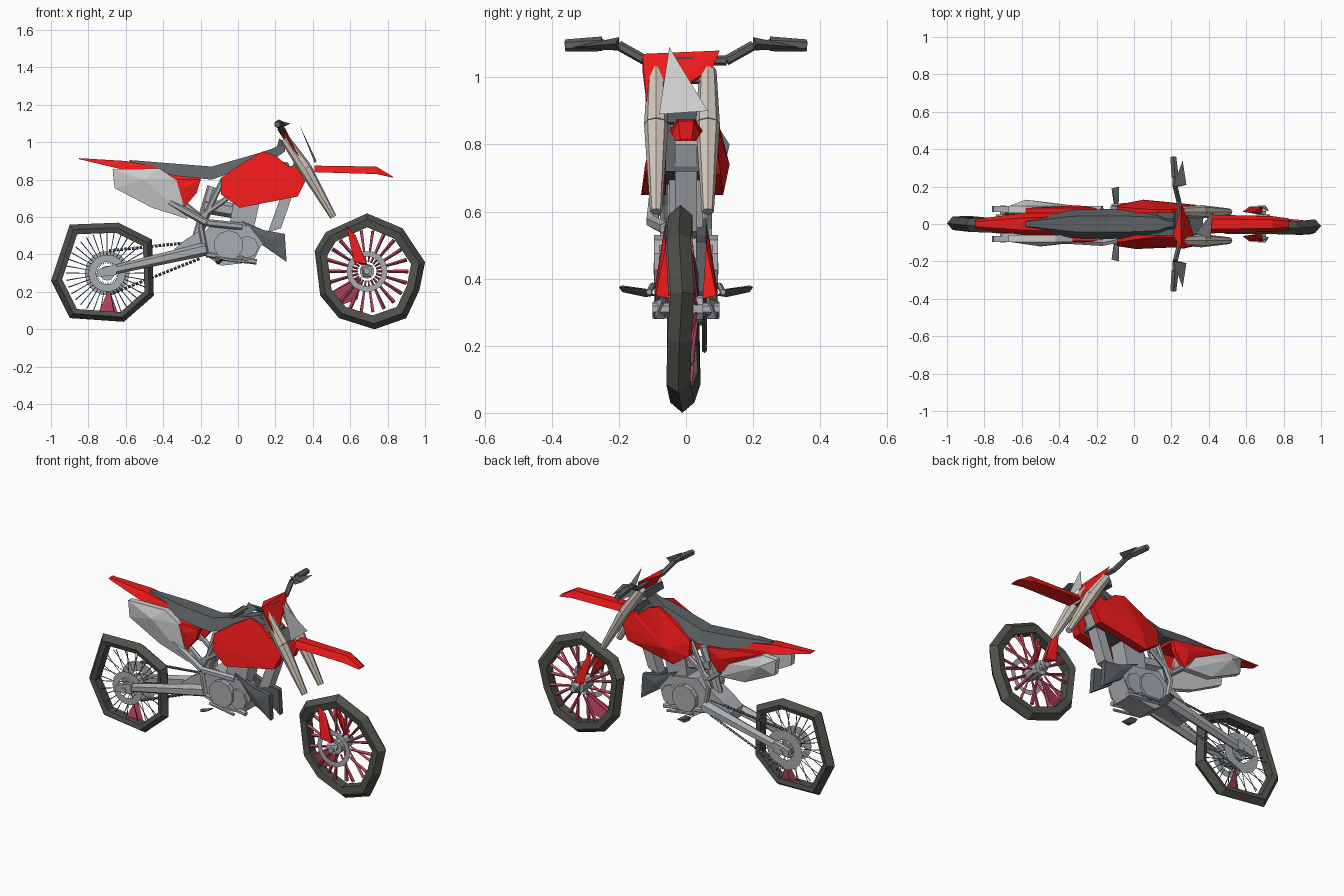
import bpy
import bmesh
import math
import random
from mathutils import Vector

random.seed(4)
default_cube = bpy.data.objects.get("Cube")
if default_cube:
    bpy.data.objects.remove(default_cube, do_unlink=True)


def material(name, *rgb):
    mat = bpy.data.materials.new(name)
    mat.use_nodes = True
    mat.diffuse_color = (*rgb, 1)
    mat.node_tree.nodes["Principled BSDF"].inputs["Base Color"].default_value = (*rgb, 1)
    return mat


RED = material("red_plastic", .85, .01, .01)
PINK = material("faded_red", .5, .06, .12)
BEIGE = material("fork_beige", .62, .56, .48)
RUBBER = material("rubber", .08, .08, .07)
DARK = material("dark_grey", .11, .12, .13)
METAL = material("metal_grey", .4, .42, .44)
PALE = material("pale_grey", .56, .57, .58)
SIDES = (("near", -1), ("far", 1))


def finish(name, bm, mat):
    bmesh.ops.recalc_face_normals(bm, faces=bm.faces)
    mesh = bpy.data.meshes.new(name)
    bm.to_mesh(mesh)
    bm.free()
    mesh.materials.append(mat)
    obj = bpy.data.objects.new(name, mesh)
    bpy.context.collection.objects.link(obj)


def bridge(bm, first, second):
    count = len(first)
    for i in range(count):
        j = (i + 1) % count
        bm.faces.new((first[i], first[j], second[j], second[i]))


def sheet(name, points, mat):
    bm = bmesh.new()
    bm.faces.new([bm.verts.new(p) for p in points])
    finish(name, bm, mat)


def tubes(name, segments, mat, start=.01, end=None, sides=6):
    """Tapered rods between pairs of points, in one mesh."""
    bm = bmesh.new()
    for a, b in segments:
        a, b = Vector(a), Vector(b)
        axis = b - a
        made = bmesh.ops.create_cone(bm, cap_ends=True, segments=sides, radius1=start,
                                     radius2=start if end is None else end, depth=axis.length)
        turn = axis.to_track_quat("Z", "Y")
        for v in made["verts"]:
            v.co = turn @ v.co + (a + b) / 2
    finish(name, bm, mat)


def panel(name, side, outline, inner, outer, peak, mat, lean=0):
    """Side plate from an (x, z) outline, fanned to a peak; lean tucks the top inward."""
    px, py, pz = peak
    bm = bmesh.new()
    inside = [bm.verts.new((x, side * inner, z)) for x, z in outline]
    outside = [bm.verts.new((x, side * (outer - lean * (z - pz)), z)) for x, z in outline]
    bridge(bm, inside, outside)
    bm.faces.new(inside)
    tip = bm.verts.new((px, side * py, pz))
    for i, v in enumerate(outside):
        bm.faces.new((outside[i - 1], v, tip))
    finish(name, bm, mat)


def ridge(name, sections, mat, top=.55):
    """Loft of trapezoids: x, half width, low z, high z."""
    bm = bmesh.new()
    rings = [[bm.verts.new((x, y, z)) for y, z in
              ((-w, low), (-w * top, high), (w * top, high), (w, low))]
             for x, w, low, high in sections]
    for first, second in zip(rings, rings[1:]):
        bridge(bm, first, second)
    bm.faces.new(rings[0])
    bm.faces.new(rings[-1])
    finish(name, bm, mat)


def hull(name, points, mat):
    bm = bmesh.new()
    verts = [bm.verts.new(p) for p in points]
    result = bmesh.ops.convex_hull(bm, input=verts)
    loose = {v for v in result["geom_interior"] if isinstance(v, bmesh.types.BMVert)}
    bmesh.ops.delete(bm, geom=list(loose), context="VERTS")
    finish(name, bm, mat)


def block(name, outline, half, mat, y=0):
    hull(name, [(x, y + s * half, z) for x, z in outline for _, s in SIDES], mat)


def wheel(name, center, outline, inner, colors, count, thick):
    cx, cz = center
    # Faceted tyre with a ridge, two shoulders and two inner edges
    profile = ((1, 0), (.9, .036), (inner, .028), (inner, -.028), (.9, -.036))
    bm = bmesh.new()
    rings = []
    for x, z in outline:
        shift = random.uniform(-.025, .01)
        rings.append([bm.verts.new((cx + (x - cx) * k, y + shift, cz + (z - cz) * k))
                      for k, y in profile])
    for i, ring in enumerate(rings):
        bridge(bm, rings[i - 1], ring)
    finish(f"{name}_tyre", bm, RUBBER)
    # Spokes lean alternately to each side of the hub
    groups = [[] for _ in colors]
    for i in range(count):
        angle = math.tau * i / count
        c, s = math.cos(angle), math.sin(angle)
        lean = .03 if i % 2 else -.03
        groups[i % len(colors)].append(((cx + c * .05, lean, cz + s * .05),
                                        (cx + c * .22, lean / 3, cz + s * .22)))
    for i, group in enumerate(groups):
        tubes(f"{name}_spokes_{i}", group, colors[i], thick / 2, thick, 4)
    tubes(f"{name}_hub", [((cx, -.05, cz), (cx, .05, cz))], METAL, .04, sides=10)
    tubes(f"{name}_axle", [((cx, -.1, cz), (cx, .1, cz))], METAL, .018)


def flat_ring(name, center, y, outer, inner, mat, count=14):
    bm = bmesh.new()
    rings = [[bm.verts.new((center[0] + r * math.cos(math.tau * i / count), y,
                            center[1] + r * math.sin(math.tau * i / count)))
              for i in range(count)] for r in (outer, inner)]
    bridge(bm, *rings)
    finish(name, bm, mat)


# Wheels
FRONT, REAR = (.69, .31), (-.7, .3)
wheel("front_wheel", FRONT,
      [(.69, .62), (.88, .54), (1, .36), (.97, .21), (.9, .06), (.73, 0), (.54, .06),
       (.44, .18), (.41, .42), (.47, .52)], .76, (PINK,), 22, .011)
wheel("rear_wheel", REAR,
      [(-.9, .56), (-.64, .57), (-.46, .48), (-.45, .18), (-.61, .04), (-.9, .06),
       (-1, .26)], .8, (DARK, METAL), 36, .003)
flat_ring("front_brake_disc", FRONT, -.07, .11, .08, METAL)
flat_ring("rear_brake_disc", REAR, -.06, .1, .06, METAL)
flat_ring("rear_sprocket", REAR, .055, .12, .06, METAL)
sheet("front_spoke_sheet", [(.5, -.01, .2), (.55, .01, .13), (.64, .02, .16), (.66, .01, .28)], PINK)
sheet("rear_spoke_sheet", [(-.74, -.01, .1), (-.64, .01, .08), (-.69, .02, .22)], PINK)

# Fork legs, their feet and the red guards
for side, s in SIDES:
    y = s * .077 - .012
    tubes(f"fork_leg_{side}", [((.25, y, 1.02), (.36, y, .86))], BEIGE, .026, .036, 8)
    tubes(f"fork_slider_{side}", [((.36, y, .86), (.51, y, .6))], BEIGE, .036, .018, 8)
    hull(f"fork_guard_{side}", [(.58, s * .065, .55), (.63, s * .06, .5), (.62, s * .095, .36),
                                (.69, s * .09, .35), (.68, s * .05, .34)], RED)
    hull(f"fork_foot_{side}", [(.66, s * .06, .35), (.72, s * .07, .34), (.66, s * .1, .33),
                               (.71, s * .09, .28), (.67, s * .065, .28)], METAL)
for name, x, z in (("upper_clamp", .26, 1), ("lower_clamp", .34, .88)):
    block(name, [(x - .05, z - .02), (x + .03, z - .015), (x - .04, z + .02)], .08, DARK, -.01)

# Handlebar in two bent halves, with grips
for side, s in SIDES:
    bends = [(.25, 0, 1.05), (.24, s * .12, 1.05), (.22, s * .2, 1.095), (.22, s * .3, 1.1)]
    tubes(f"handlebar_{side}", list(zip(bends, bends[1:])), DARK, .015)
    tubes(f"grip_{side}", [((.22, s * .25, 1.1), (.21, s * .36, 1.095))], DARK, .022, .018)
    hull(f"lever_{side}", [(.21, s * .2, 1.12), (.24, s * .2, 1.08), (.28, s * .21, 1.1),
                           (.26, s * .34, 1.09)], DARK)

# Nose plates and front fender
hull("red_headstock_panel", [(.21, -.06, 1.07), (.25, -.13, 1.07), (.25, .1, 1.08), (.27, .08, 1.03),
                             (.27, -.13, 1.02), (.34, -.115, .9), (.32, -.1, .89)], RED)
sheet("number_plate", [(.33, -.05, 1.09), (.41, -.08, .89), (.42, .065, .9)], PALE)
ridge("front_fender", [(.41, .05, .84, .875), (.74, .042, .83, .87), (.83, .03, .81, .815)], RED)

# Seat, tail and tank
ridge("seat", [(-.58, .02, .88, .905), (-.33, .075, .82, .885), (-.14, .08, .8, .87),
               (0, .075, .85, .91), (.12, .065, .88, .945), (.18, .03, .9, .965),
               (.25, .02, .95, 1)], DARK)
ridge("rear_fender", [(-.85, .025, .91, .915), (-.6, .058, .85, .9), (-.43, .068, .81, .87),
                      (-.2, .075, .79, .83)], RED)
block("tank", [(-.06, .82), (.12, .92), (.27, .89), (.3, .72), (.02, .68)], .06, DARK)

# Side panels; the far tail is mostly red, the near tail mostly pale
SHROUD = [(-.09, .81), (.01, .88), (.13, .95), (.2, .93), (.27, .87), (.31, .88),
          (.36, .79), (.32, .71), (.01, .65), (-.09, .72)]
panel("shroud_near", -1, SHROUD, .06, .114, (.05, .122, .74), RED, lean=.22)
panel("shroud_far", 1, SHROUD, .06, .1, (.05, .13, .74), RED, lean=.12)
panel("red_side_cover_near", -1, [(-.34, .8), (-.2, .8), (-.22, .73), (-.28, .66), (-.33, .72)],
      .06, .09, (-.28, .1, .76), RED)
panel("red_side_cover_far", 1, [(-.58, .86), (-.2, .8), (-.22, .73), (-.28, .66), (-.36, .74)],
      .06, .085, (-.3, .1, .76), RED)
panel("tail_side_panel_near", -1, [(-.67, .855), (-.42, .86), (-.33, .8), (-.27, .59),
                                   (-.46, .65), (-.66, .755)], .06, .095, (-.5, .12, .8), PALE)
panel("tail_side_panel_far", 1, [(-.67, .85), (-.58, .855), (-.35, .74), (-.29, .65),
                                 (-.46, .66), (-.66, .755)], .06, .095, (-.58, .13, .8), PALE)

# Engine
block("crankcase", [(-.2, .5), (-.15, .38), (-.09, .34), (.08, .36), (.13, .46), (.06, .55), (-.12, .58)],
      .065, METAL)
block("cylinder", [(-.05, .52), (.08, .52), (.12, .7), (-.02, .72)], .05, METAL)
tubes("clutch_cover", [((-.05, -.095, .45), (-.05, .095, .45))], METAL, .08, sides=10)
tubes("flywheel_cover", [((.05, -.08, .44), (.05, .08, .44))], METAL, .06, sides=8)
tubes("carburettor", [((-.18, 0, .66), (0, 0, .63))], METAL, .04)
for side, s in SIDES:
    panel(f"skid_wing_{side}", s, [(.02, .58), (.14, .53), (.25, .51), (.26, .36), (.13, .45)],
          .03, .06, (.16, .07, .48), DARK)

# Frame, shock and swingarm
block("downtube", [(.28, .85), (.32, .8), (.26, .69), (.23, .54), (.16, .52), (.21, .62)], .033, METAL)
for side, s in SIDES:
    y = s * .065
    tubes(f"frame_rails_{side}", [
        ((-.08, y, .8), (-.2, y, .55)), ((-.2, y, .55), (-.17, y, .4)),
        ((-.2, y, .6), (-.42, y, .78)), ((-.17, y, .4), (.1, y, .36)),
        ((-.08, y, .78), (.28, y / 2, .86)), ((-.2, y, .6), (-.06, y, .7))], METAL, .015)
    tubes(f"swingarm_{side}", [((-.7, s * .07, .31), (-.17, y, .43))], METAL, .024, .036)
    block(f"axle_block_{side}", [(-.76, .28), (-.75, .32), (-.65, .35), (-.65, .29)], .015, METAL, s * .08)
    # Pegs and foot controls
    hull(f"footpeg_{side}", [(-.1, s * .09, .35), (-.11, s * .12, .345), (-.08, s * .12, .37),
                             (-.12, s * .19, .36), (-.08, s * .2, .375), (-.12, s * .19, .38)], DARK)
    tubes(f"pedal_{side}", [((-.12, s * .1, .38), (.05, s * .11, .36))], METAL, .009)
tubes("shock", [((-.13, 0, .76), (-.23, 0, .46))], METAL, .035, .025, 8)
block("swingarm_bridge", [(-.34, .43), (-.34, .37), (-.17, .4), (-.2, .53), (-.28, .48)], .06, METAL)
tubes("exhaust_pipe", [((.02, -.06, .55), (-.17, -.1, .57)), ((-.17, -.1, .57), (-.42, -.085, .71))],
      METAL, .02)

# Chain links along both runs
links = []
for tail, nose in (((-.69, .42), (-.2, .47)), ((-.69, .185), (-.2, .38))):
    a, b = Vector((tail[0], .055, tail[1])), Vector((nose[0], .055, nose[1]))
    links += [(a.lerp(b, i / 24), a.lerp(b, (i + .7) / 24)) for i in range(24)]
tubes("chain", links, DARK, .008, sides=4)
